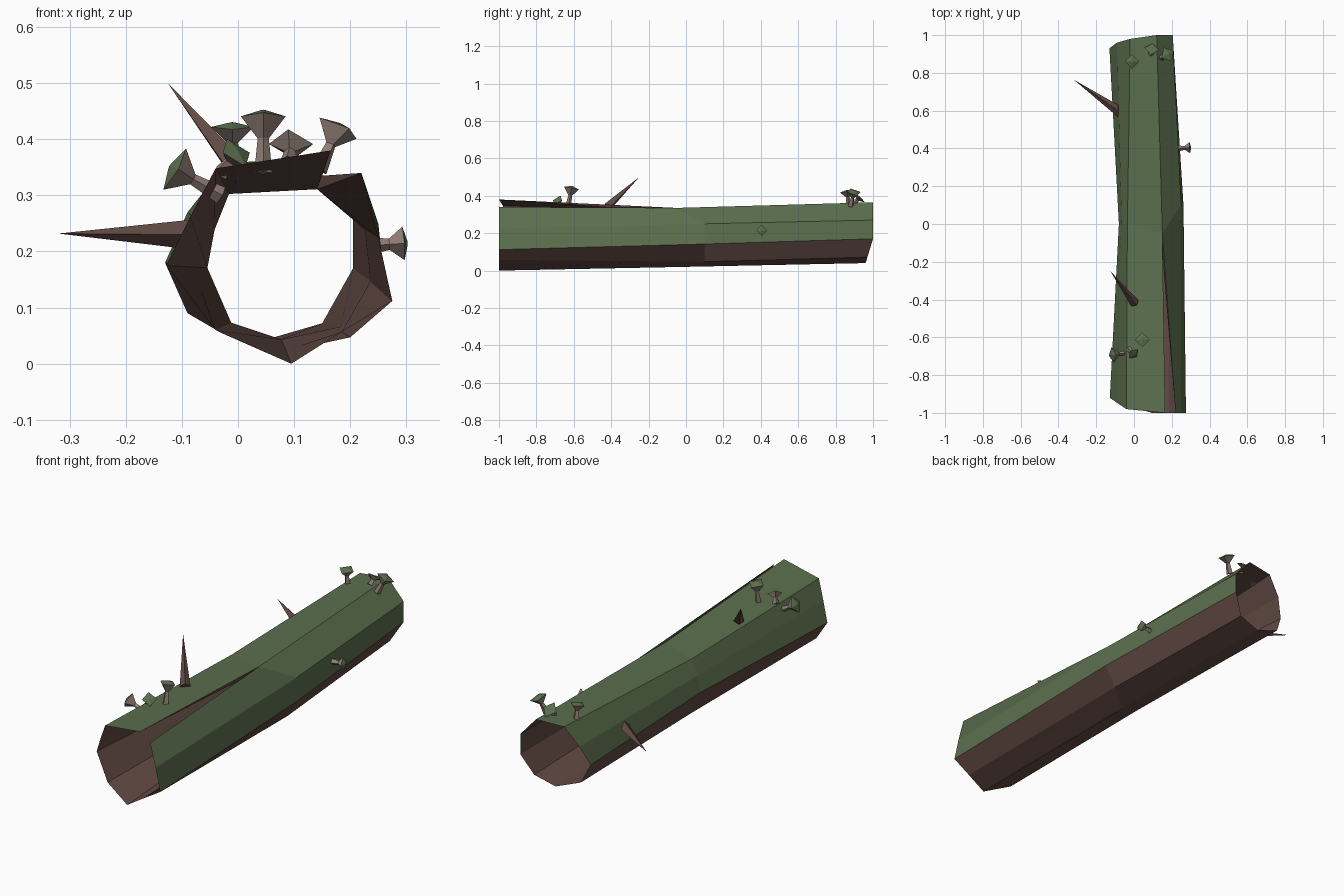
import bpy, bmesh
from mathutils import Vector

if "Cube" in bpy.data.objects:
    bpy.data.objects.remove(bpy.data.objects["Cube"])


def material(name, rgb):
    m = bpy.data.materials.new(name)
    m.diffuse_color = (*rgb, 1)
    m.use_nodes = True
    m.node_tree.nodes["Principled BSDF"].inputs["Base Color"].default_value = m.diffuse_color
    return m


MOSS = material("moss green", (0.105, 0.160, 0.075))
BARK = material("bark brown", (0.125, 0.070, 0.058))
STEM = material("pale stem", (0.285, 0.210, 0.180))


def finish(name, bm, mats):
    me = bpy.data.meshes.new(name)
    bm.to_mesh(me)
    bm.free()
    for m in mats:
        me.materials.append(m)
    ob = bpy.data.objects.new(name, me)
    bpy.context.collection.objects.link(ob)
    return ob


# Log cross-sections (x, z, y), from the crack down the right side,
# under the log and up the left side back to the crack
near = [(.22, .34, -1), (.25, .225, -1), (.275, .112, -1), (.185, .057, -1), (.095, 0, -1),
        (-.04, .06, -.96), (-.128, .175, -.92), (-.085, .262, -.95), (-.04, .348, -.98), (.165, .38, -1)]
middle = [(.15, .335, -.05), (.25, .25, .1), (.262, .142, .1), (.2, .047, .1), (.075, .02, 0),
          (-.03, .055, 0), (-.08, .17, 0), (-.065, .25, 0), (-.035, .325, 0), (.15, .335, -.05)]
far = [(.12, .365, 1), (.205, .27, 1), (.205, .17, 1), (.15, .072, .97), (.04, .04, .96),
       (-.09, .09, .95), (-.13, .18, .93), (-.09, .27, .96), (-.02, .358, .98), (.12, .365, 1)]
# Inner wall narrows at the middle and meets the outer wall at both ends
inner_mid = [(.09 + (x - .09) * .85, .175 + (z - .175) * .85, y) for x, z, y in middle]

bm = bmesh.new()


def ring(points):
    return [bm.verts.new((x, y, z)) for x, z, y in points]


a, b, c, d = ring(near), ring(middle), ring(far), ring(inner_mid)
for i in range(9):
    mossy = i < 2 or i > 5          # moss on the sides and top only
    for lo, hi in ((a, b), (b, c)):
        f = bm.faces.new((lo[i], lo[i + 1], hi[i + 1], hi[i]))
        f.material_index = 0 if mossy else 1
    for lo, hi in ((a, d), (d, c)):
        f = bm.faces.new((hi[i], hi[i + 1], lo[i + 1], lo[i]))
        f.material_index = 1
# Broken edges of the crack
for tri in ((a[0], b[0], d[0]), (a[9], d[9], b[9])):
    bm.faces.new(tri).material_index = 1
finish("hollow_log", bm, [MOSS, BARK])


def frustum(bm, p, q, r1, r2, sides, mat, cap_mat=None):
    """Tapered prism from p to q; top face may have its own material."""
    p, q = Vector(p), Vector(q)
    rot = (q - p).to_track_quat('Z', 'Y').to_matrix().to_4x4()
    rot.translation = (p + q) / 2
    res = bmesh.ops.create_cone(bm, cap_ends=True, segments=sides, radius1=r1, radius2=r2,
                                depth=(q - p).length, matrix=rot)
    axis = (q - p).normalized()
    bm.normal_update()
    for f in {f for v in res["verts"] for f in v.link_faces}:
        top = f.normal.dot(axis) > .3
        f.material_index = cap_mat if cap_mat is not None and top else mat


# Broken twig stubs
for n, (p, q, r) in enumerate([((.005, -.42, .34), (-.125, -.25, .5), .024),
                               ((-.07, .59, .23), (-.32, .765, .232), .028)]):
    bm = bmesh.new()
    frustum(bm, p, q, r, 0, 4, 0)
    finish(f"twig_{n + 1}", bm, [BARK])

# Mushrooms: slim stem, flared underside, shallow green cap
mushrooms = [((-.03, -.68, .30), (-.122, -.695, .352), .042),
             ((-.03, -.66, .34), (.0, -.69, .38), .034),
             ((.045, -.63, .34), (.045, -.61, .452), .040),
             ((-.01, .87, .35), (-.01, .86, .43), .038),
             ((.09, .90, .36), (.095, .93, .395), .040),
             ((.145, .88, .345), (.182, .90, .428), .042),
             ((.23, .40, .21), (.302, .405, .215), .030)]
for n, (p, q, r) in enumerate(mushrooms):
    bm = bmesh.new()
    p, q = Vector(p), Vector(q)
    neck = p.lerp(q, .55)
    rim = p.lerp(q, .9)
    frustum(bm, p, neck, .016, .010, 4, 0)
    frustum(bm, neck, rim, .010, r, 4, 0)
    frustum(bm, rim, q, r, .004, 4, 0, 1)
    finish(f"mushroom_{n + 1}", bm, [STEM, MOSS])
